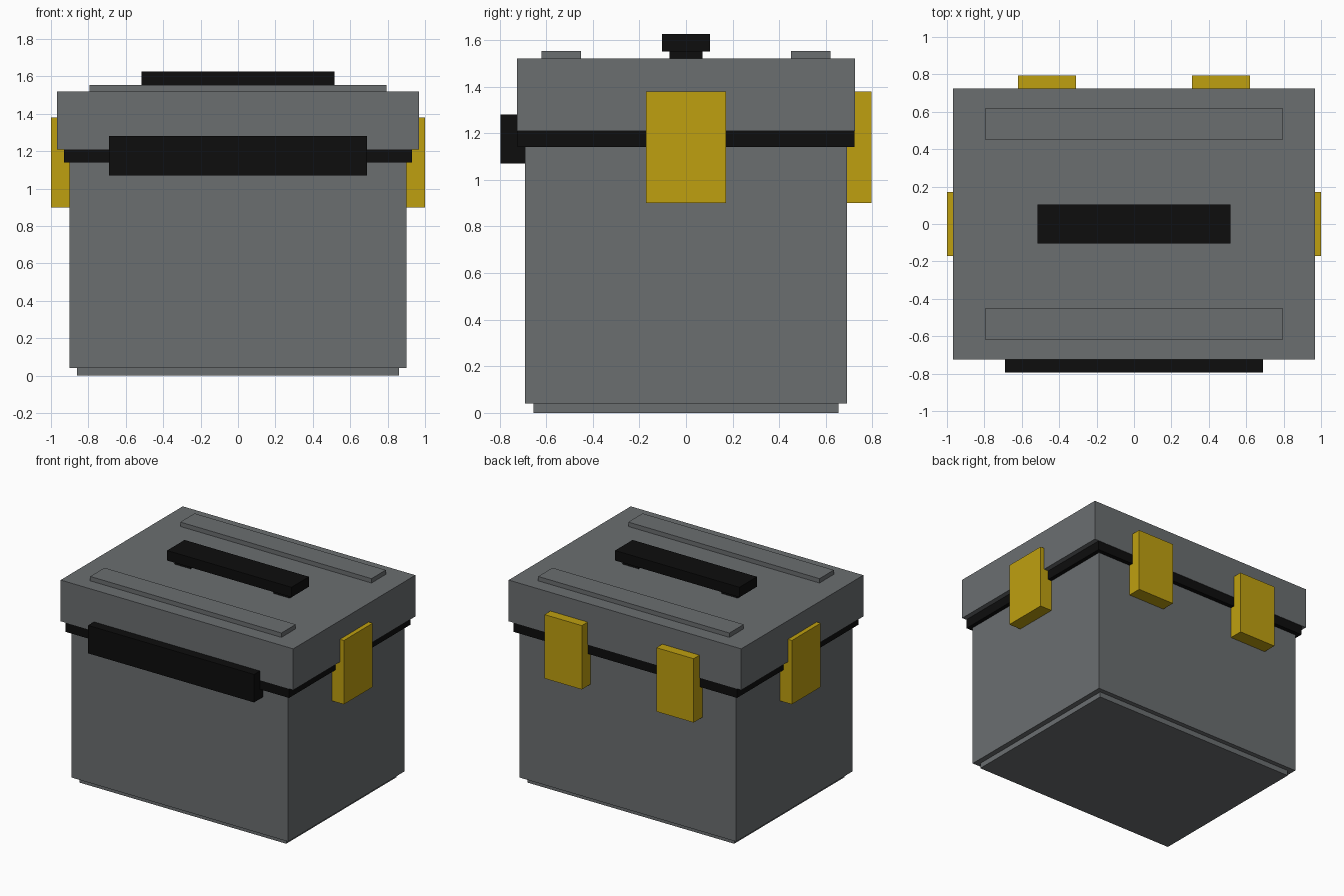
import bpy
from mathutils import Matrix, Vector
import bmesh

cube = bpy.data.objects.get("Cube")
if cube:
    bpy.data.objects.remove(cube, do_unlink=True)


def material(name, colour):
    mat = bpy.data.materials.new(name)
    mat.use_nodes = True
    mat.diffuse_color = (*colour, 1)
    shader = next(n for n in mat.node_tree.nodes if n.type == 'BSDF_PRINCIPLED')
    shader.inputs["Base Color"].default_value = (*colour, 1)
    shader.inputs["Roughness"].default_value = 0.6
    return mat


grey = material("grey plastic", (0.145, 0.156, 0.163))
black = material("black rubber", (0.004, 0.004, 0.004))
yellow = material("yellow latch", (0.52, 0.35, 0.005))


def box(name, mat, x, y, z):
    """Box between the (low, high) limits on each axis."""
    lo, hi = Vector((x[0], y[0], z[0])), Vector((x[1], y[1], z[1]))
    bm = bmesh.new()
    bmesh.ops.create_cube(bm, size=1, matrix=Matrix.Diagonal((*(hi - lo), 1)))
    mesh = bpy.data.meshes.new(name)
    bm.to_mesh(mesh)
    bm.free()
    mesh.materials.append(mat)
    obj = bpy.data.objects.new(name, mesh)
    obj.location = (lo + hi) / 2
    bpy.context.collection.objects.link(obj)
    return obj


def span(half):
    return (-half, half)


def mirrored(sign, low, high):
    return (low, high) if sign > 0 else (-high, -low)


# Container: foot plate, body, seal and lid
box("foot_plate", grey, span(0.86), span(0.655), (0, 0.04))
box("body", grey, span(0.9), span(0.69), (0.04, 1.14))
box("seal", black, span(0.93), span(0.722), (1.14, 1.21))
box("lid", grey, span(0.967), span(0.725), (1.21, 1.52))

# Front grip bar
box("front_grip", black, span(0.69), (-0.795, -0.69), (1.07, 1.28))

# Carry handle bar on the lid
box("handle_bar", black, span(0.517), span(0.104), (1.55, 1.625))

# Paired parts: lid ridges, handle feet, side and back latches
for side, sign in (("left", 1), ("right", -1)):
    end = "back" if sign > 0 else "front"
    box(end + "_ridge", grey, span(0.795), mirrored(sign, 0.45, 0.62), (1.52, 1.553))
    box(side + "_handle_foot", black, mirrored(sign, 0.345, 0.48), span(0.07), (1.52, 1.55))
    box(side + "_latch", yellow, mirrored(sign, 0.9, 1.0), span(0.171), (0.9, 1.38))
    box(side + "_back_latch", yellow, mirrored(sign, 0.31, 0.62), (0.69, 0.795), (0.9, 1.38))
